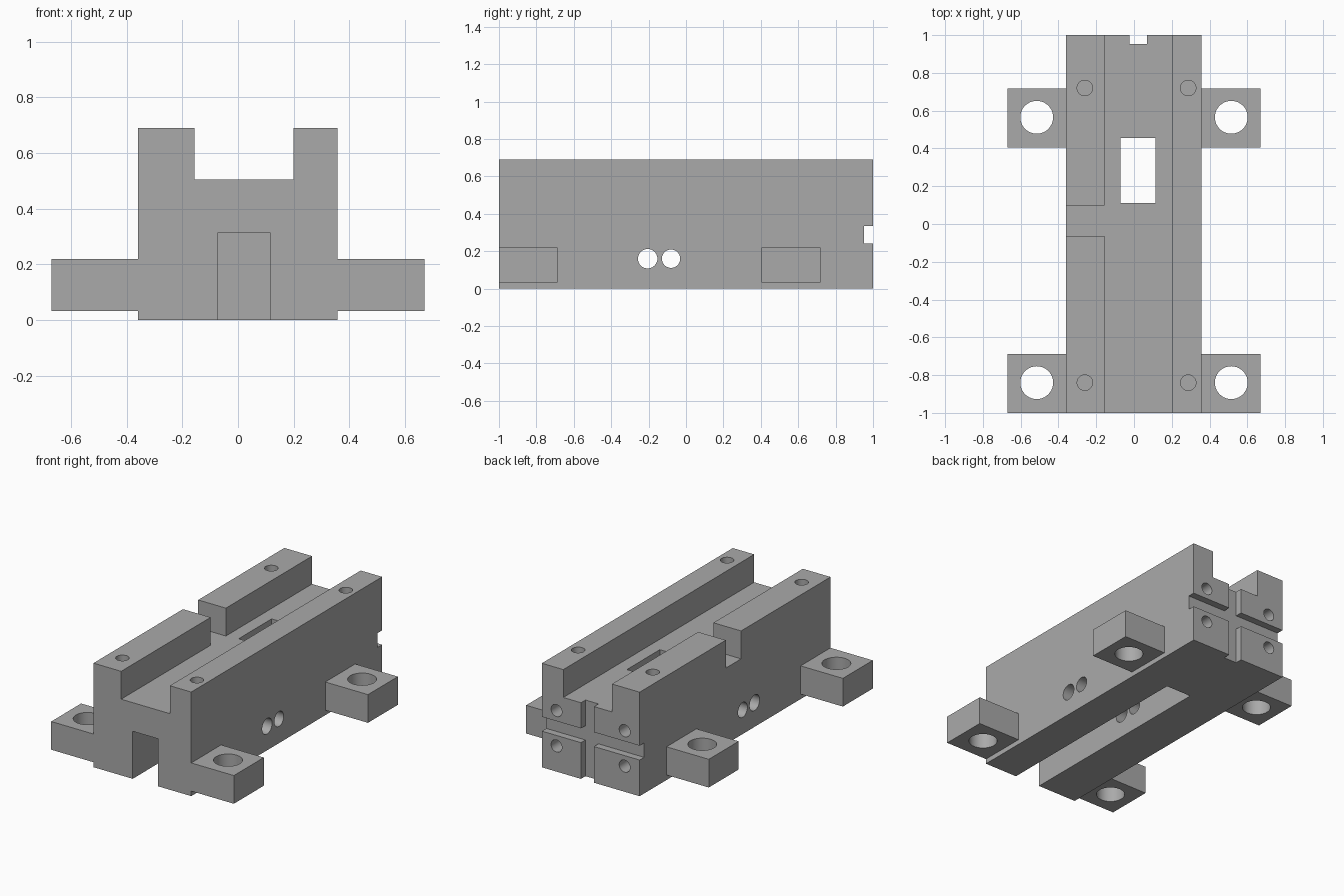
import bpy
import bmesh
import math

cube = bpy.data.objects.get("Cube")
if cube:
    bpy.data.objects.remove(cube, do_unlink=True)

grey = bpy.data.materials.new("machined grey")
grey.use_nodes = True
colour = (0.4, 0.4, 0.4, 1)
grey.diffuse_color = colour
grey.node_tree.nodes["Principled BSDF"].inputs["Base Color"].default_value = colour


def finish(name, bm):
    bmesh.ops.recalc_face_normals(bm, faces=bm.faces)
    mesh = bpy.data.meshes.new(name)
    bm.to_mesh(mesh)
    bm.free()
    mesh.materials.append(grey)
    ob = bpy.data.objects.new(name, mesh)
    bpy.context.collection.objects.link(ob)
    return ob


def box(name, x, y, z):
    """Box from (low, high) pairs on each axis."""
    bm = bmesh.new()
    bmesh.ops.create_cube(bm, size=1)
    for v in bm.verts:
        for i, (low, high) in enumerate((x, y, z)):
            v.co[i] = low if v.co[i] < 0 else high
    return finish(name, bm)


def rod(name, centre, radius, length, axis):
    """Cylinder along the named axis."""
    bm = bmesh.new()
    bmesh.ops.create_cone(bm, cap_ends=True, segments=40, radius1=radius,
                          radius2=radius, depth=length)
    ob = finish(name, bm)
    ob.location = centre
    turn = math.pi / 2
    ob.rotation_euler = {"x": (0, turn, 0), "y": (turn, 0, 0), "z": (0, 0, 0)}[axis]
    return ob


def combine(target, tool, operation):
    """Apply a boolean and discard the tool."""
    tool.hide_render = True
    mod = target.modifiers.new(tool.name, "BOOLEAN")
    mod.operation = operation
    mod.solver = "EXACT"
    mod.object = tool
    bpy.context.view_layer.objects.active = target
    bpy.ops.object.modifier_apply(modifier=mod.name)
    bpy.data.objects.remove(tool, do_unlink=True)


# Main block with two raised rails
profile = [(-.36, 0), (.357, 0), (.357, .69), (.2, .69),
           (.2, .505), (-.157, .505), (-.157, .69), (-.36, .69)]
bm = bmesh.new()
face = bm.faces.new([bm.verts.new((x, -1, z)) for x, z in profile])
extruded = bmesh.ops.extrude_face_region(bm, geom=[face])["geom"]
bmesh.ops.translate(bm, vec=(0, 2, 0),
                    verts=[g for g in extruded if isinstance(g, bmesh.types.BMVert)])
block = finish("rail_block", bm)

# Four mounting ears with bolt holes
for side in (-1, 1):
    for front in (-1, .405):
        ear = box("mounting_ear", sorted((side * .3, side * .67)),
                  (front, front + .313), (.033, .22))
        combine(block, ear, "UNION")
        combine(block, rod("bolt_hole", (side * .515, front + .16, .12), .087, .5, "z"),
                "DIFFERENCE")

# Underside channel, window, rail gap and crossed grooves in the back
cuts = {
    "channel": ((-.072, .115), (-1.2, .455), (-.1, .315)),
    "window": ((-.072, .115), (.11, .455), (.2, .6)),
    "rail_gap": ((-.5, -.157), (-.063, .097), (.505, .8)),
    "upright_groove": ((-.025, .07), (.953, 1.1), (-.1, .6)),
    "level_groove": ((-.5, .5), (.953, 1.1), (.24, .335)),
}
for name, spans in cuts.items():
    combine(block, box(name, *spans), "DIFFERENCE")

# Cross holes through both sides
for y, radius in ((-.205, .052), (-.08, .049)):
    combine(block, rod("cross_hole", (0, y, .16), radius, 1, "x"), "DIFFERENCE")

# Blind screw holes in the rails and the back
for x in (-.26, .287):
    for y in (-.84, .72):
        combine(block, rod("rail_hole", (x, y, .69), .041, .4, "z"), "DIFFERENCE")
for x in (-.25, .25):
    for z in (.17, .405):
        combine(block, rod("back_hole", (x, 1, z), .04, .4, "y"), "DIFFERENCE")

bpy.ops.object.select_all(action="DESELECT")
block.select_set(True)
bpy.context.view_layer.objects.active = block
bpy.ops.object.shade_smooth_by_angle(angle=math.radians(30))
